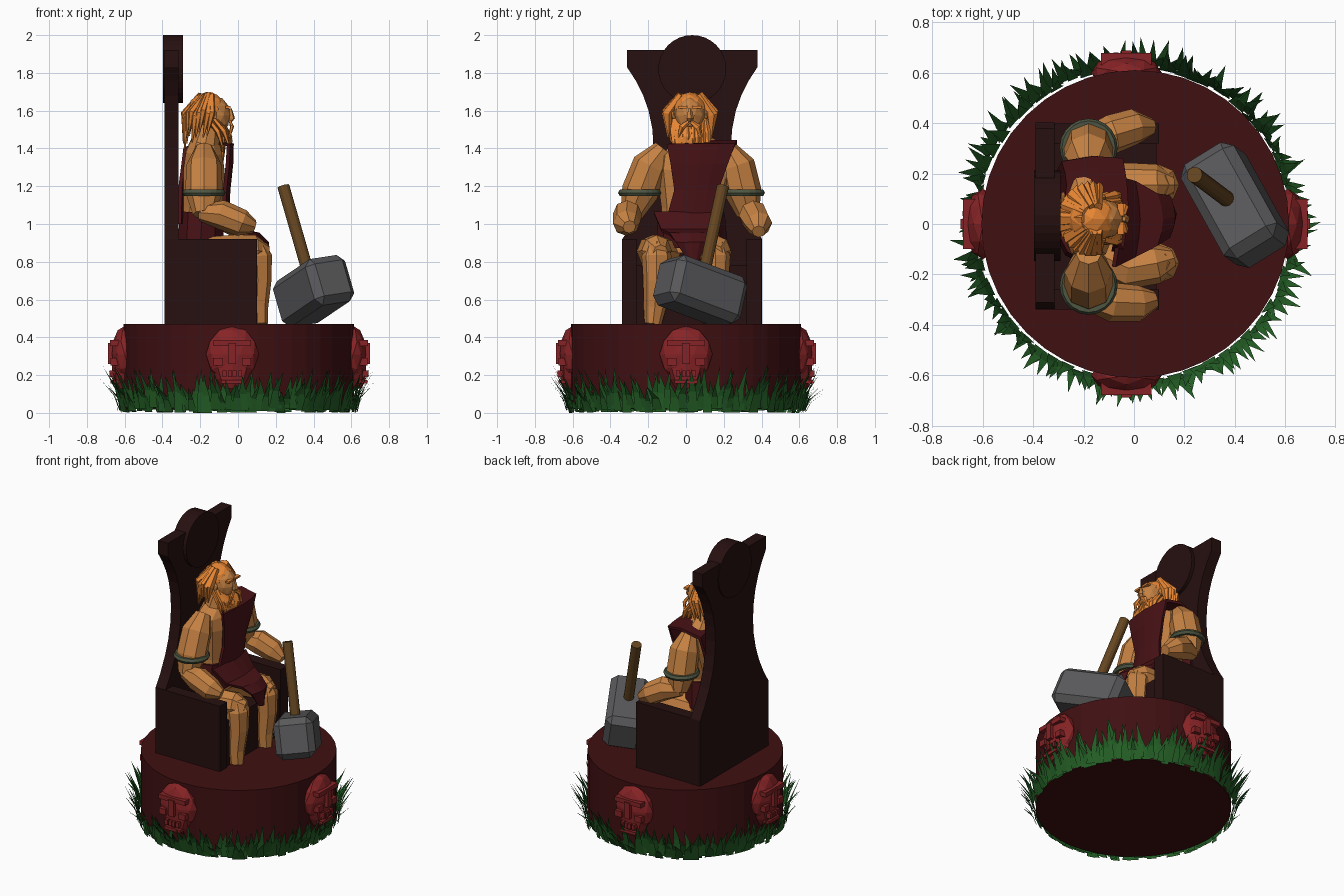
import bpy, bmesh, math, random
from mathutils import Vector, Matrix

if "Cube" in bpy.data.objects:
    bpy.data.objects.remove(bpy.data.objects["Cube"])

random.seed(4)
V = Vector


def mat(name, c):
    m = bpy.data.materials.new(name)
    m.diffuse_color = (*c, 1)
    m.use_nodes = True
    m.node_tree.nodes["Principled BSDF"].inputs["Base Color"].default_value = m.diffuse_color
    return m


WOOD = mat("dark wood", (0.020, 0.005, 0.005))
STONE = mat("dark red stone", (0.051, 0.005, 0.006))
MASK = mat("red carving", (0.24, 0.017, 0.019))
GRASS = mat("grass green", (0.017, 0.11, 0.018))
SKIN = mat("skin", (0.56, 0.22, 0.055))
HAIR = mat("orange hair", (0.80, 0.24, 0.035))
ROBE = mat("maroon cloth", (0.065, 0.006, 0.008))
IRON = mat("iron grey", (0.10, 0.10, 0.105))
HAFT = mat("brown haft", (0.13, 0.061, 0.015))
BAND = mat("green metal", (0.075, 0.092, 0.053))


def finish(name, bm, m, fix=True):
    if fix:
        bmesh.ops.recalc_face_normals(bm, faces=bm.faces)
    me = bpy.data.meshes.new(name)
    bm.to_mesh(me)
    bm.free()
    me.materials.append(m)
    ob = bpy.data.objects.new(name, me)
    bpy.context.collection.objects.link(ob)
    return ob


def add_box(bm, lo, hi):
    lo, hi = V(lo), V(hi)
    bmesh.ops.create_cube(bm, size=1, matrix=Matrix.Translation((lo + hi) / 2) @ Matrix.Diagonal((*(hi - lo), 1)))


def add_ball(bm, c, r, sub=2):
    bmesh.ops.create_icosphere(bm, subdivisions=sub, radius=1,
                               matrix=Matrix.Translation(c) @ Matrix.Diagonal((*r, 1)))


def add_loft(bm, rings, sides=8):
    """Closed tube through (centre, side radius, depth radius) rings."""
    pts = [V(r[0]) for r in rings]
    loops = []
    for i, (c, a, b) in enumerate(rings):
        t = (pts[min(i + 1, len(pts) - 1)] - pts[max(i - 1, 0)]).normalized()
        u = (V((0, 1, 0)) - t * t.y).normalized()
        w = t.cross(u)
        loops.append([bm.verts.new(pts[i] + u * a * math.cos(k * math.tau / sides) + w * b * math.sin(k * math.tau / sides))
                      for k in range(sides)])
    for p, q in zip(loops, loops[1:]):
        for k in range(sides):
            n = (k + 1) % sides
            bm.faces.new((p[k], p[n], q[n], q[k]))
    bm.faces.new(loops[0])
    bm.faces.new(loops[-1])


def loft(name, rings, m, sides=8):
    bm = bmesh.new()
    add_loft(bm, [(c, r[0], r[-1]) for c, *r in rings], sides)
    return finish(name, bm, m)


def prism_x(name, outline, x0, x1, m):
    bm = bmesh.new()
    f = bm.faces.new([bm.verts.new((x0, y, z)) for y, z in outline])
    g = bmesh.ops.extrude_face_region(bm, geom=[f])
    bmesh.ops.translate(bm, vec=(x1 - x0, 0, 0), verts=[v for v in g["geom"] if isinstance(v, bmesh.types.BMVert)])
    return finish(name, bm, m)


def cloth(name, rows, m, cols=4, bulge=0.02):
    """Cloth sheet from (x, z, y0, y1) rows, bowed forward in the middle."""
    bm = bmesh.new()
    grid = []
    for x, z, y0, y1 in rows:
        grid.append([bm.verts.new((x + bulge * math.sin(math.pi * k / cols), y0 + (y1 - y0) * k / cols, z))
                     for k in range(cols + 1)])
    for p, q in zip(grid, grid[1:]):
        for k in range(cols):
            bm.faces.new((p[k], p[k + 1], q[k + 1], q[k]))
    ob = finish(name, bm, m)
    s = ob.modifiers.new("thickness", "SOLIDIFY")
    s.thickness, s.offset = 0.02, 0
    return ob


# round pedestal
bm = bmesh.new()
bmesh.ops.create_cone(bm, cap_ends=True, segments=40, radius1=0.61, radius2=0.61, depth=0.45,
                      matrix=Matrix.Translation((0.005, 0, 0.245)))
finish("pedestal", bm, STONE)

# carved masks on four sides of the pedestal
for i, (x, y) in enumerate([(0.61, 0.0), (-0.03, 0.6), (-0.60, 0.0), (-0.03, -0.6)]):
    bm = bmesh.new()
    add_ball(bm, (0, 0, 0.31), (0.07, 0.14, 0.15))
    add_loft(bm, [((0, 0, 0.13), 0.055, 0.045), ((0, 0, 0.18), 0.085, 0.065), ((0, 0, 0.27), 0.12, 0.068)])
    add_box(bm, (0.03, -0.10, 0.355), (0.078, 0.10, 0.385))
    add_box(bm, (0.03, -0.02, 0.26), (0.088, 0.02, 0.37))
    add_box(bm, (0.03, -0.06, 0.155), (0.075, 0.06, 0.175))
    for s in (-1, 1):
        add_box(bm, (0.03, s * 0.075 - 0.025, 0.25), (0.075, s * 0.075 + 0.025, 0.29))
        for t in (0.012, 0.042):
            add_box(bm, (0.03, s * t - 0.01, 0.19), (0.08, s * t + 0.01, 0.225))
    bmesh.ops.transform(bm, verts=bm.verts, matrix=Matrix.Translation((x, y, 0)) @ Matrix.Rotation(i * math.pi / 2, 4, "Z"))
    finish("carved_mask_%d" % i, bm, MASK)

# ring of grass blades
bm = bmesh.new()
N = 210
for i in range(N):
    a = math.tau * (i + random.uniform(-0.4, 0.4)) / N
    h, lean, wd = random.uniform(0.11, 0.25), random.uniform(0.02, 0.11), random.uniform(0.022, 0.032)
    out, side = V((math.cos(a), math.sin(a), 0)), V((-math.sin(a), math.cos(a), 0))
    base = out * random.uniform(0.612, 0.635) + V((0, 0, random.uniform(0.0, 0.03)))
    mid = base + out * lean * 0.3 + V((0, 0, h * 0.45))
    tip = base + out * lean + side * random.uniform(-0.03, 0.03) + V((0, 0, h - 0.01))
    v = [bm.verts.new(p) for p in (base - side * wd, base + side * wd, mid + side * wd * 0.65, mid - side * wd * 0.65, tip)]
    bm.faces.new(v[:4])
    bm.faces.new((v[3], v[2], v[4]))
finish("grass", bm, GRASS, fix=False)

# throne: seat block, arms and shaped back
bm = bmesh.new()
add_box(bm, (-0.36, -0.27, 0.47), (0.09, 0.33, 0.78))
add_box(bm, (-0.39, -0.34, 0.47), (0.10, -0.26, 0.92))
add_box(bm, (-0.39, 0.32, 0.47), (0.10, 0.40, 0.92))
finish("throne_seat", bm, WOOD)
half = [(0.37, 0.47)]
half += [(0.205 + 0.165 * ((1.4 - z) / 0.48) ** 2, z) for z in (0.92, 1.0, 1.1, 1.2, 1.3, 1.4)]
half += [(0.205 + 0.14 * ((z - 1.4) / 0.43) ** 2.2, z) for z in (1.5, 1.6, 1.68, 1.76, 1.83)]
half += [(0.345, 1.92)]
prism_x("throne_back", [(0.033 + w, z) for w, z in half] + [(0.033 - w, z) for w, z in reversed(half)], -0.39, -0.315, WOOD)
prism_x("throne_crest", [(0.033 + 0.18 * math.cos(k * math.tau / 32), 1.82 + 0.18 * math.sin(k * math.tau / 32))
                         for k in range(32)], -0.397, -0.292, WOOD)

# torso and neck
loft("torso", [((-0.20, 0.03, 0.85), 0.17, 0.11), ((-0.19, 0.03, 1.08), 0.16, 0.11), ((-0.18, 0.05, 1.28), 0.21, 0.115),
               ((-0.18, 0.05, 1.38), 0.20, 0.10), ((-0.17, 0.035, 1.44), 0.10, 0.08), ((-0.15, 0.02, 1.53), 0.06, 0.06)], SKIN, 10)

# arms with forearms resting on the throne, and arm bands
for side, sh, up, el, mid, wr, hand in (
        ("right", (-0.18, -0.12, 1.40), (-0.18, -0.19, 1.31), (-0.18, -0.29, 1.05), (-0.09, -0.31, 1.05), (0.02, -0.315, 1.005), (0.085, -0.30, 0.985)),
        ("left", (-0.18, 0.22, 1.40), (-0.18, 0.27, 1.31), (-0.18, 0.33, 1.05), (-0.09, 0.355, 1.05), (0.0, 0.385, 1.0), (0.07, 0.385, 0.96))):
    centre = V(up).lerp(V(el), 0.55)
    loft(side + "_upper_arm", [(sh, 0.05), (up, 0.095), (centre, 0.098), (el, 0.06)], SKIN)
    loft(side + "_forearm", [((el[0] - 0.02, el[1], 1.06), 0.045), (mid, 0.078), (wr, 0.072), (hand, 0.035)], SKIN)
    bpy.ops.mesh.primitive_torus_add(major_segments=20, minor_segments=6, major_radius=0.096, minor_radius=0.019,
                                     location=(centre.x, centre.y, 1.165))
    ob = bpy.context.object
    ob.name = side + "_arm_band"
    ob.data.materials.append(BAND)

# legs
for side, y, hip in (("right", -0.155, -0.10), ("left", 0.155, 0.14)):
    k = 0.02 if y < 0 else 0
    loft(side + "_thigh", [((-0.18, hip, 0.85), 0.08), ((-0.02, y - k, 0.855), 0.088), ((0.09, y, 0.86), 0.082), ((0.155, y + k, 0.85), 0.04)], SKIN)
    loft(side + "_shin", [((0.09, y, 0.90), 0.05), ((0.10, y, 0.83), 0.08), ((0.105, y, 0.70), 0.072), ((0.10, y - 0.01, 0.56), 0.06),
                          ((0.105, y - 0.02, 0.47), 0.045, 0.055)], SKIN)

# robe: sash over one shoulder, waist wrap and loincloth
cloth("robe_sash", [(-0.08, 1.0, -0.11, 0.16), (-0.07, 1.18, -0.06, 0.17), (-0.055, 1.32, -0.08, 0.22), (-0.05, 1.42, -0.10, 0.26),
                    (-0.16, 1.435, 0.10, 0.27), (-0.28, 1.40, 0.06, 0.25), (-0.305, 1.2, -0.05, 0.2), (-0.31, 1.0, -0.1, 0.18)], ROBE)
loft("waist_wrap", [((-0.20, 0.03, 0.88), 0.19, 0.125), ((-0.19, 0.03, 1.06), 0.175, 0.125)], ROBE, 10)
cloth("loincloth", [(-0.08, 1.06, -0.17, 0.19), (0.0, 0.965, -0.13, 0.17), (0.09, 0.945, -0.085, 0.12),
                    (0.135, 0.90, -0.05, 0.11), (0.14, 0.80, 0.02, 0.06)], ROBE)

# head, nose and ears
bm = bmesh.new()
add_ball(bm, (-0.13, 0.02, 1.575), (0.092, 0.082, 0.105))
add_loft(bm, [((-0.04, 0.02, 1.61), 0.01, 0.008), ((-0.035, 0.02, 1.56), 0.02, 0.02), ((-0.045, 0.02, 1.545), 0.015, 0.012)], 5)
for s in (-1, 1):
    add_ball(bm, (-0.13, 0.02 + s * 0.085, 1.575), (0.022, 0.014, 0.03), 1)
finish("head", bm, SKIN)

# hair cap, long swept-back strands and brows
bm = bmesh.new()
add_ball(bm, (-0.165, 0.02, 1.607), (0.10, 0.092, 0.092))


def strand(bm, a, b, r, bow):
    a, b = V(a), V(b)
    add_loft(bm, [(a, r * 0.6, r * 0.4), (a.lerp(b, 0.45) + V(bow), r, r * 0.6), (b, 0.004, 0.004)], 5)


for i in range(19):
    t = -1 + 2 * i / 18
    ang = t * math.radians(105)
    d = V((-math.cos(ang), math.sin(ang), 0))
    strand(bm, (-0.15 + d.x * 0.05, 0.02 + d.y * 0.05, 1.68 + random.uniform(-0.01, 0.01)),
           (max(-0.30, -0.19 + d.x * 0.10), 0.02 + d.y * 0.115, random.uniform(1.39, 1.49)), 0.03, d * 0.045)
for s in (-1, 1):
    add_box(bm, (-0.065, 0.02 + s * 0.037 - 0.025, 1.612), (-0.04, 0.02 + s * 0.037 + 0.025, 1.625))
finish("hair", bm, HAIR)

# beard and moustache
bm = bmesh.new()
for i in range(11):
    t = -1 + i / 5
    for row in range(2):
        strand(bm, (-0.075 - 0.055 * t * t - row * 0.03, 0.02 + t * 0.078, 1.53 + 0.03 * t * t),
               (-0.045 - row * 0.035, 0.025 + t * 0.085 + random.uniform(-0.01, 0.01), 1.335 + 0.05 * abs(t) + random.uniform(-0.015, 0.03)),
               0.026, (0.018, 0, 0))
for s in (-1, 1):
    strand(bm, (-0.04, 0.02 + s * 0.008, 1.54), (-0.045, 0.02 + s * 0.06, 1.46), 0.018, (0.01, s * 0.012, 0.01))
finish("beard", bm, HAIR)

# hammer leaning on the pedestal
c, tip = V((0.40, 0.075, 0.645)), V((0.24, 0.195, 1.20))
h = (tip - c).normalized()
d = V((0.22, -0.39, 0.13))
d = (d - h * d.dot(h)).normalized()
w = h.cross(d)
frame = Matrix((d, w, h)).transposed().to_4x4()
bm = bmesh.new()
bmesh.ops.create_cube(bm, size=1, matrix=Matrix.Translation(c) @ frame @ Matrix.Diagonal((0.45, 0.25, 0.26, 1)))
bmesh.ops.bevel(bm, geom=bm.edges[:], offset=0.04, segments=1, affect="EDGES")
finish("hammer_head", bm, IRON)
bm = bmesh.new()
L = (tip - c).length
bmesh.ops.create_cone(bm, cap_ends=True, segments=12, radius1=0.032, radius2=0.032, depth=L,
                      matrix=Matrix.Translation((c + tip) / 2) @ frame)
finish("hammer_handle", bm, HAFT)
